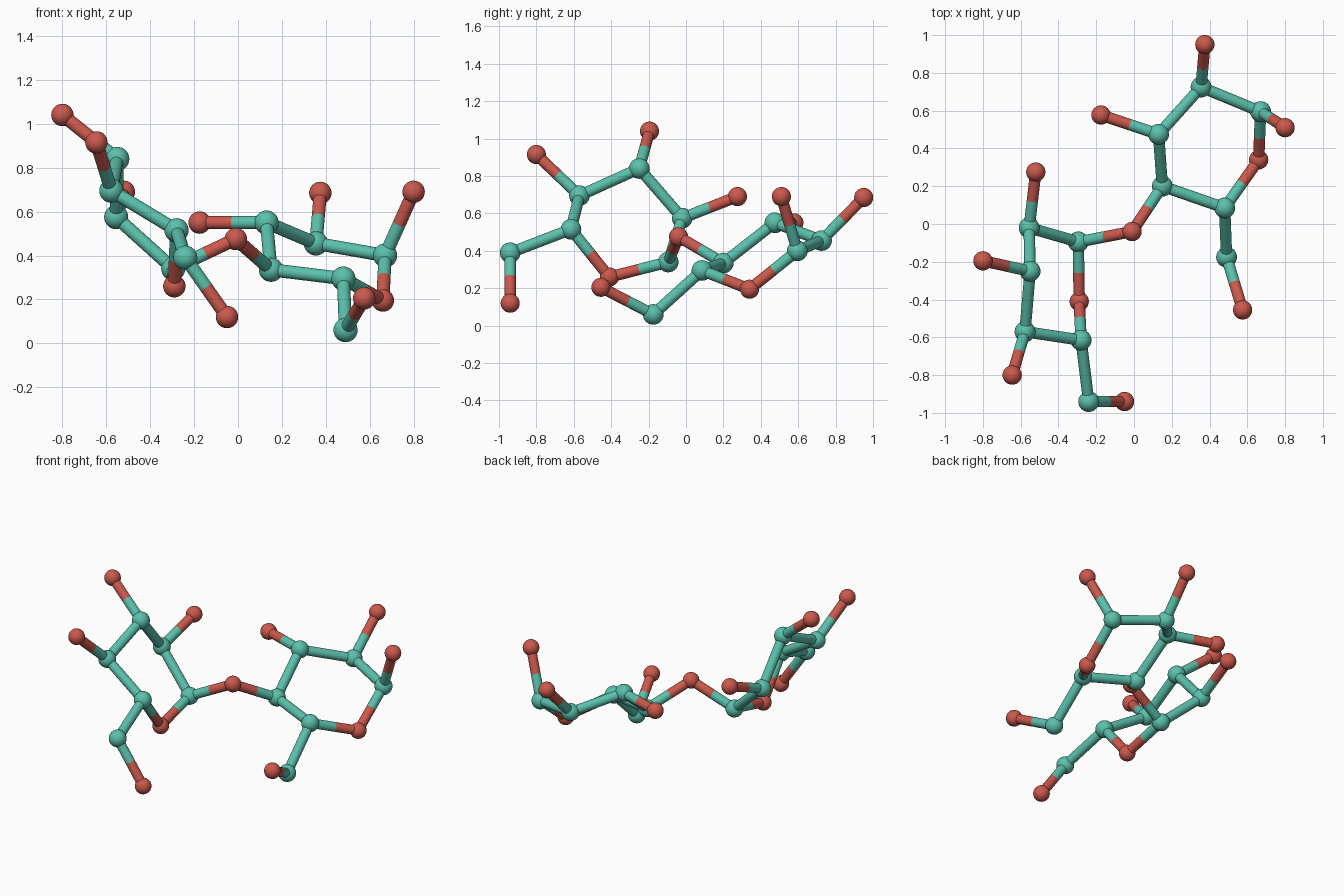
import bpy
from mathutils import Vector

CARBON_RADIUS, OXYGEN_RADIUS, ROD_RADIUS = 0.055, 0.051, 0.03

if "Cube" in bpy.data.objects:
    bpy.data.objects.remove(bpy.data.objects["Cube"], do_unlink=True)


def make_material(name, colour):
    material = bpy.data.materials.new(name)
    material.use_nodes = True
    material.diffuse_color = colour
    material.node_tree.nodes["Principled BSDF"].inputs["Base Color"].default_value = colour
    return material


teal = make_material("teal", (0.105, 0.53, 0.41, 1))
red = make_material("red", (0.60, 0.10, 0.075, 1))

# Atom centres: two six-membered rings joined by a bridging oxygen
atoms = {
    "bridge_oxygen": (-.01, -.04, .475),
    # left ring and its side groups
    "left_carbon_a": (.67, .595, .40),
    "left_carbon_b": (.355, .725, .455),
    "left_carbon_c": (.13, .475, .55),
    "left_carbon_d": (.15, .20, .335),
    "left_carbon_e": (.48, .085, .295),
    "left_ring_oxygen": (.66, .34, .195),
    "left_arm_carbon": (.49, -.175, .06),
    "left_arm_oxygen": (.575, -.455, .205),
    "left_oxygen_a": (.80, .51, .69),
    "left_oxygen_b": (.375, .95, .685),
    "left_oxygen_c": (-.175, .577, .55),
    # right ring and its side groups
    "right_carbon_a": (-.295, -.095, .34),
    "right_carbon_b": (-.555, -.02, .575),
    "right_carbon_c": (-.55, -.25, .84),
    "right_carbon_d": (-.577, -.57, .695),
    "right_carbon_e": (-.28, -.615, .515),
    "right_ring_oxygen": (-.29, -.41, .26),
    "right_arm_carbon": (-.24, -.94, .39),
    "right_arm_oxygen": (-.05, -.94, .12),
    "right_oxygen_b": (-.52, .275, .69),
    "right_oxygen_c": (-.80, -.195, 1.04),
    "right_oxygen_d": (-.645, -.80, .915),
}


def material_of(name):
    return red if "oxygen" in name else teal


def finish(name, material):
    obj = bpy.context.object
    obj.name = name
    obj.data.materials.append(material)
    bpy.ops.object.shade_smooth_by_angle()


def ball(name):
    radius = OXYGEN_RADIUS if "oxygen" in name else CARBON_RADIUS
    bpy.ops.mesh.primitive_uv_sphere_add(segments=32, ring_count=16, radius=radius,
                                         location=atoms[name])
    finish(name, material_of(name))


def rod(name, start, end, material):
    axis = end - start
    bpy.ops.mesh.primitive_cylinder_add(vertices=24, radius=ROD_RADIUS, depth=axis.length,
                                        location=(start + end) / 2,
                                        rotation=axis.to_track_quat("Z", "Y").to_euler())
    finish(name, material)


def bond(first, second):
    start, end = Vector(atoms[first]), Vector(atoms[second])
    middle = (start + end) / 2
    if material_of(first) == material_of(second):
        rod(f"rod_{first}_to_{second}", start, end, material_of(first))
    else:
        # mixed bonds change colour halfway
        rod(f"half_rod_{first}_to_{second}", start, middle, material_of(first))
        rod(f"half_rod_{second}_to_{first}", middle, end, material_of(second))


for atom in atoms:
    ball(atom)

# Closed rings and the arm on each
for side in ("left", "right"):
    ring = [f"{side}_carbon_{letter}" for letter in "abcde"] + [f"{side}_ring_oxygen"]
    for first, second in zip(ring, ring[1:] + ring[:1]):
        bond(first, second)
    bond(f"{side}_carbon_e", f"{side}_arm_carbon")
    bond(f"{side}_arm_carbon", f"{side}_arm_oxygen")

# Single oxygens standing off the rings
for side, letters in (("left", "abc"), ("right", "bcd")):
    for letter in letters:
        bond(f"{side}_carbon_{letter}", f"{side}_oxygen_{letter}")

# Bridge between the rings
bond("left_carbon_d", "bridge_oxygen")
bond("right_carbon_a", "bridge_oxygen")
